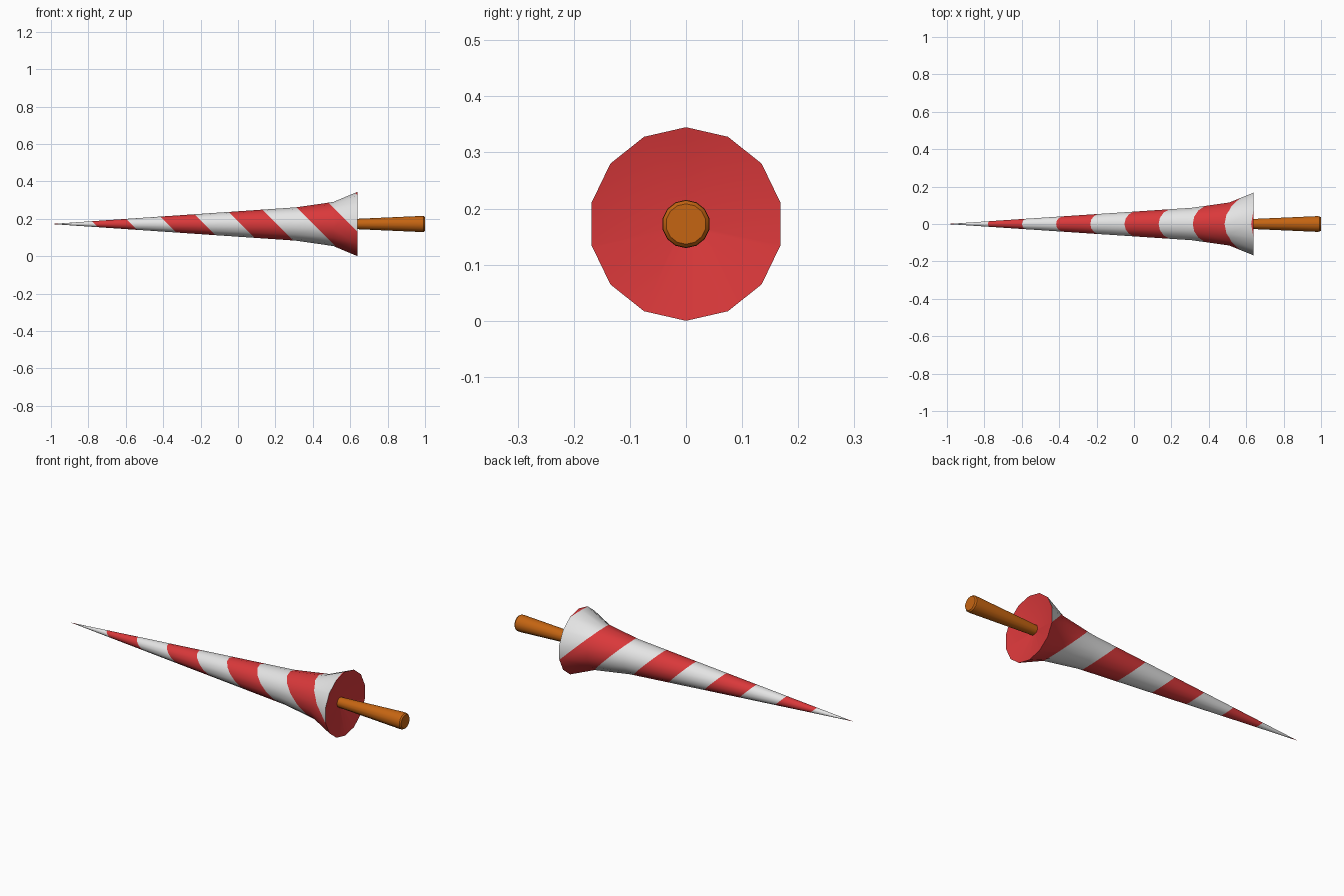
import bpy, bmesh, math
from mathutils import Vector

if "Cube" in bpy.data.objects:
    bpy.data.objects.remove(bpy.data.objects["Cube"])

SIDES = 14
AXIS_Z = 0.1725          # height of the long axis
STRIPE = 0.195           # stripe width measured along x + z
START = 0.0135           # one stripe edge


def material(name, rgb):
    m = bpy.data.materials.new(name)
    m.diffuse_color = (*rgb, 1)
    m.use_nodes = True
    m.node_tree.nodes["Principled BSDF"].inputs["Base Color"].default_value = m.diffuse_color
    return m


red = material("red", (0.70, 0.04, 0.043))
white = material("white", (0.78, 0.78, 0.78))
wood = material("orange wood", (0.56, 0.13, 0.006))


def lathe(bm, profile):
    """Revolve (x, radius) points around the x axis; radius 0 makes a pole."""
    rings = []
    for x, r in profile:
        if r == 0:
            rings.append([bm.verts.new((x, 0, 0))] * SIDES)
            continue
        ring = []
        for i in range(SIDES):
            a = math.tau * i / SIDES
            ring.append(bm.verts.new((x, r * math.sin(a), r * math.cos(a))))
        rings.append(ring)
    for a, b in zip(rings, rings[1:]):
        for i in range(SIDES):
            j = (i + 1) % SIDES
            loop = list(dict.fromkeys((a[i], b[i], b[j], a[j])))
            bm.faces.new(loop)
    bmesh.ops.recalc_face_normals(bm, faces=bm.faces)


def finish(bm, name, mats, angle=30):
    me = bpy.data.meshes.new(name)
    bm.to_mesh(me)
    bm.free()
    ob = bpy.data.objects.new(name, me)
    ob.location.z = AXIS_Z
    for m in mats:
        me.materials.append(m)
    bpy.context.collection.objects.link(ob)
    bpy.ops.object.select_all(action='DESELECT')
    ob.select_set(True)
    bpy.context.view_layer.objects.active = ob
    bpy.ops.object.shade_smooth_by_angle(angle=math.radians(angle))
    return ob


# Flared striped cone with a shallow hollow base
bm = bmesh.new()
lathe(bm, [(-1, 0), (0.31, 0.089), (0.51, 0.118), (0.64, 0.1725), (0.605, 0)])
base = {f for f in bm.faces if any(v.co.x > 0.6 and v.co.yz.length < 1e-5 for v in f.verts)}

# Cut slanted stripe edges into the outer wall
normal = Vector((1, 0, 1)).normalized()
for n in range(-5, 5):
    geom = bm.verts[:] + bm.edges[:] + bm.faces[:]
    bmesh.ops.bisect_plane(bm, geom=geom, dist=1e-6,
                           plane_co=(START + n * STRIPE, 0, 0), plane_no=normal)

# Red base, alternating red and white wall
bm.normal_update()
for f in bm.faces:
    c = f.calc_center_median()
    stripe = math.floor((c.x + c.z - START) / STRIPE)
    is_base = f.normal.x > 0.5
    f.material_index = 0 if is_base or stripe % 2 == 0 else 1
finish(bm, "striped_cone", [red, white])

# Tapered handle with a bevelled end
bm = bmesh.new()
lathe(bm, [(0.60, 0), (0.60, 0.026), (0.98, 0.043), (0.993, 0.042), (1.0, 0.036), (1.0, 0)])
finish(bm, "handle", [wood])
